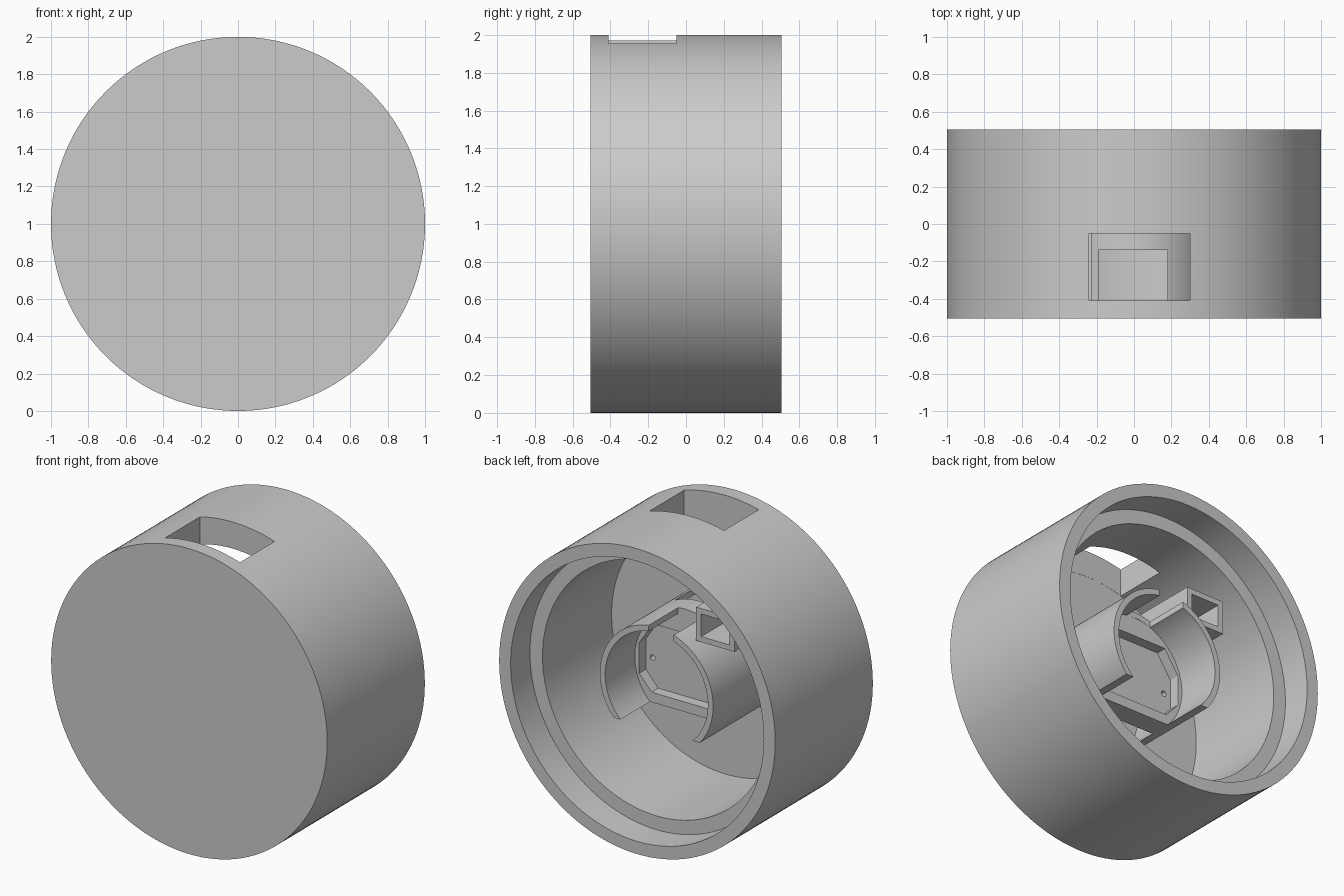
import bpy, bmesh, math

old = bpy.data.objects.get("Cube")
if old:
    bpy.data.objects.remove(old, do_unlink=True)

grey = bpy.data.materials.new("light_grey")
grey.use_nodes = True
grey.diffuse_color = (0.6, 0.6, 0.6, 1)
grey.node_tree.nodes["Principled BSDF"].inputs["Base Color"].default_value = (0.6, 0.6, 0.6, 1)

CENTRE = 1.0            # height of the round axis
FRONT, BACK = -0.505, 0.505
FLOOR = -0.41           # inner face of the front wall
LEDGE = 0.305           # depth of the step, also the end of the tube


def circle(r, n=128, cx=0, cz=0):
    return [(cx + r * math.cos(2 * math.pi * i / n),
             cz + r * math.sin(2 * math.pi * i / n)) for i in range(n)]


def rect(x0, x1, z0, z1):
    return [(x0, z0), (x1, z0), (x1, z1), (x0, z1)]


def prism(name, outline, y0, y1):
    """Extrude an x/z outline, measured from the axis, from y0 to y1."""
    bm = bmesh.new()
    face = bm.faces.new([bm.verts.new((x, y0, CENTRE + z)) for x, z in outline])
    ext = bmesh.ops.extrude_face_region(bm, geom=[face])
    moved = [v for v in ext["geom"] if isinstance(v, bmesh.types.BMVert)]
    bmesh.ops.translate(bm, verts=moved, vec=(0, y1 - y0, 0))
    bmesh.ops.recalc_face_normals(bm, faces=bm.faces)
    mesh = bpy.data.meshes.new(name)
    bm.to_mesh(mesh)
    bm.free()
    mesh.materials.append(grey)
    obj = bpy.data.objects.new(name, mesh)
    bpy.context.collection.objects.link(obj)
    return obj


def cut(obj, outline, y0, y1):
    """Subtract a prism from an object."""
    cutter = prism("cutter", outline, y0, y1)
    cutter.hide_render = True
    mod = obj.modifiers.new("cut", "BOOLEAN")
    mod.operation, mod.solver, mod.object = "DIFFERENCE", "EXACT", cutter
    bpy.context.view_layer.objects.active = obj
    bpy.ops.object.modifier_apply(modifier=mod.name)
    bpy.data.objects.remove(cutter, do_unlink=True)


# Round housing: closed front, stepped bore from the back, window on top
housing = prism("housing", circle(1), FRONT, BACK)
cut(housing, circle(0.826), FLOOR, BACK + 0.1)
cut(housing, circle(0.917), LEDGE, BACK + 0.2)
cut(housing, rect(-0.24, 0.30, 0.6, 1.2), FLOOR + 0.001, -0.05)

# Central tube: flat cut below, well at the front and slot at the back of its top
below = rect(-0.6, 0.6, -0.6, -0.265)
tube = prism("central_tube", circle(0.41), FLOOR - 0.02, LEDGE)
cut(tube, circle(0.372), FLOOR - 0.1, LEDGE + 0.1)
cut(tube, below, FLOOR - 0.1, LEDGE + 0.1)
cut(tube, rect(-0.19, 0.18, 0.2, 0.6), FLOOR, -0.14)
cut(tube, rect(-0.124, 0.057, 0.2, 0.6), 0.0, LEDGE + 0.1)

# Mounting plate across the tube, with a chamfered recess and two screw holes
plate = prism("mounting_plate", circle(0.385), -0.14, -0.001)
cut(plate, below, -0.3, 0.3)
right_half = [(0.25, -0.2), (0.34, -0.1), (0.34, 0.1), (0.24, 0.25)]
cut(plate, right_half + [(-x, z) for x, z in reversed(right_half)], -0.07, 0.1)
for side in (-1, 1):
    cut(plate, circle(0.018, 24, side * 0.29, -0.01), -0.3, 0.1)

# Square side pocket, open at the back, resting on the tube
pocket = prism("side_pocket", rect(-0.504, -0.228, 0.35, 0.57), FLOOR - 0.02, 0.22)
cut(pocket, rect(-0.468, -0.264, 0.386, 0.534), FLOOR, 0.3)

# Smooth round walls, sharp edges
for obj in (housing, tube, plate, pocket):
    bpy.ops.object.select_all(action="DESELECT")
    obj.select_set(True)
    bpy.context.view_layer.objects.active = obj
    bpy.ops.object.shade_smooth_by_angle(angle=math.radians(30))
